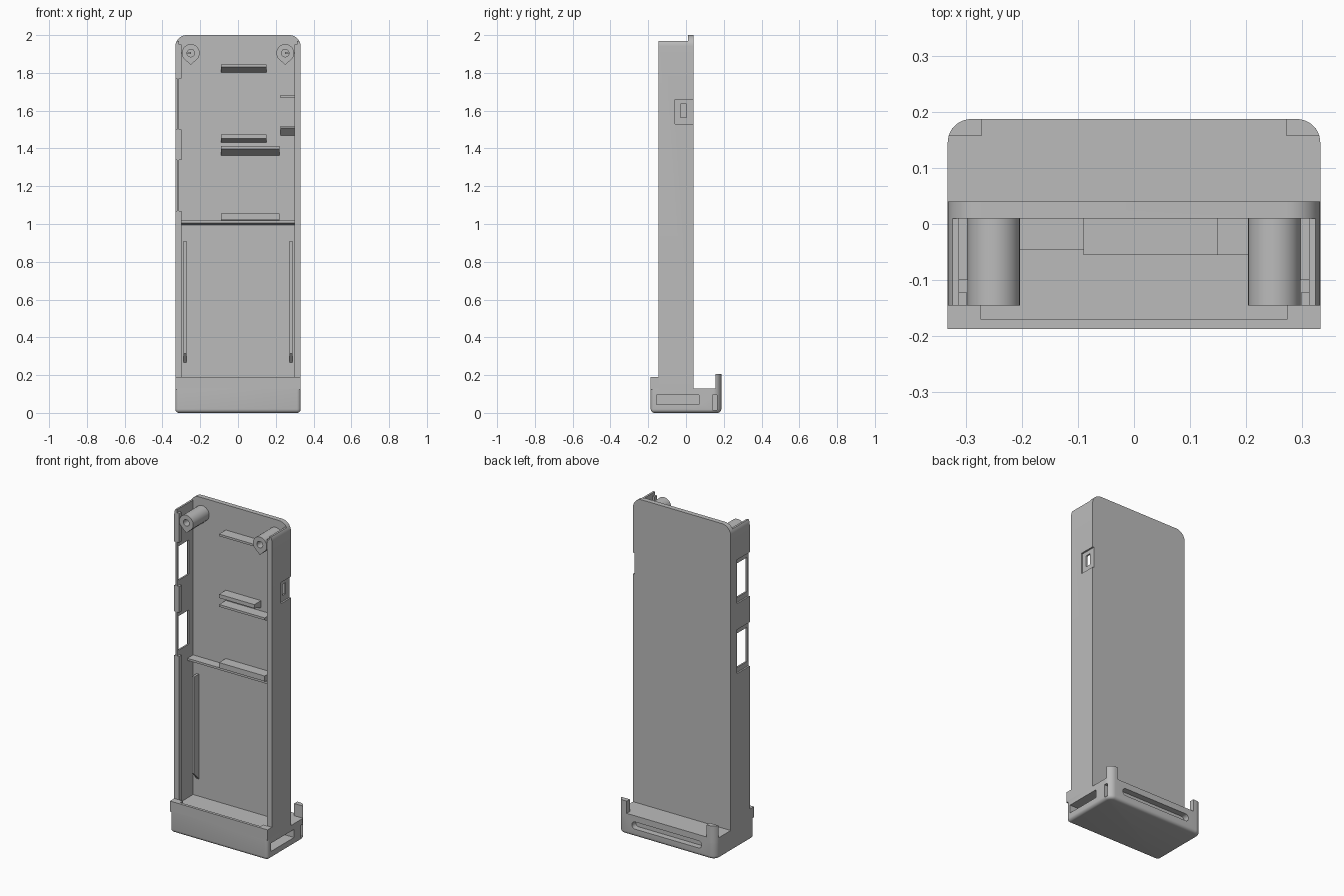
import bpy, bmesh, math
from mathutils import Vector

if "Cube" in bpy.data.objects:
    bpy.data.objects.remove(bpy.data.objects["Cube"], do_unlink=True)

grey = bpy.data.materials.new("plain_grey")
grey.use_nodes = True
colour = (0.5, 0.5, 0.5, 1)
grey.diffuse_color = colour
grey.node_tree.nodes["Principled BSDF"].inputs["Base Color"].default_value = colour


def prism(name, points, axis, lo, hi):
    """Extrude a 2D outline along x (y,z), y (x,z) or z (x,y)."""
    place = {"x": lambda a, b, c: (c, a, b),
             "y": lambda a, b, c: (a, c, b),
             "z": lambda a, b, c: (a, b, c)}[axis]
    bm = bmesh.new()
    base = bm.faces.new([bm.verts.new(place(a, b, lo)) for a, b in points])
    out = bmesh.ops.extrude_face_region(bm, geom=[base])
    moved = [v for v in out["geom"] if isinstance(v, bmesh.types.BMVert)]
    bmesh.ops.translate(bm, verts=moved, vec=Vector(place(0, 0, hi - lo)))
    bmesh.ops.recalc_face_normals(bm, faces=bm.faces)
    mesh = bpy.data.meshes.new(name)
    bm.to_mesh(mesh)
    bm.free()
    mesh.materials.append(grey)
    obj = bpy.data.objects.new(name, mesh)
    bpy.context.collection.objects.link(obj)
    return obj


def box(name, x0, x1, y0, y1, z0, z1):
    return prism(name, [(x0, y0), (x1, y0), (x1, y1), (x0, y1)], "z", z0, z1)


def arc(cx, cy, r, start, end, steps=10):
    angles = [math.radians(start + (end - start) * i / steps) for i in range(steps + 1)]
    return [(cx + r * math.cos(a), cy + r * math.sin(a)) for a in angles]


def apply_mod(obj, mod):
    bpy.context.view_layer.objects.active = obj
    bpy.ops.object.modifier_apply(modifier=mod.name)


def cut(obj, *cutters):
    for cutter in cutters:
        mod = obj.modifiers.new("cut", "BOOLEAN")
        mod.operation = "DIFFERENCE"
        mod.solver = "EXACT"
        mod.object = cutter
        apply_mod(obj, mod)
        bpy.data.objects.remove(cutter, do_unlink=True)


def smooth(obj):
    bpy.ops.object.select_all(action="DESELECT")
    obj.select_set(True)
    bpy.context.view_layer.objects.active = obj
    bpy.ops.object.shade_smooth_by_angle(angle=math.radians(30))


W, FRONT, INNER, BACK = 0.332, -0.145, 0.01, 0.04
R = 0.06

# Tall tray with rounded top corners, open at the front and top
outline = ([(-W, 0.12), (W, 0.12)] + arc(W - R, 2 - R, R, 0, 90)
           + arc(R - W, 2 - R, R, 90, 180))
tray = prism("tray", outline, "y", FRONT, BACK)
cut(tray,
    box("cavity", -0.312, 0.312, -0.3, INNER, 0.16, 2.1),
    box("top_trim", -0.5, 0.5, -0.3, INNER, 1.97, 2.1))
# Two side windows in shallow outer recesses
for z in (1.07, 1.5):
    cut(tray,
        box("recess", -0.4, -0.322, -0.3, -0.02, z, z + 0.27),
        box("window", -0.4, -0.28, -0.132, -0.03, z + 0.03, z + 0.24))
# Switch recess and opening on the other side
cut(tray,
    box("recess", 0.322, 0.4, -0.058, 0.1, 1.53, 1.66),
    box("opening", 0.28, 0.4, -0.028, 0.003, 1.565, 1.635))
smooth(tray)

# Base block with rounded back corners and bottom edges
D, C = 0.187, 0.042
plan = ([(-W, -D), (W, -D)] + arc(W - C, D - C, C, 0, 90)
        + arc(C - W, D - C, C, 90, 180))
base = prism("base", plan, "z", 0, 0.13)
bm = bmesh.new()
bm.from_mesh(base.data)
rim = [e for e in bm.edges if all(v.co.z < 0.001 for v in e.verts)]
rim += [e for e in bm.edges if all(v.co.y < -D + 0.001 for v in e.verts)
        and abs(e.verts[0].co.z - e.verts[1].co.z) > 0.1]
bmesh.ops.bevel(bm, geom=rim, offset=0.02, segments=5, profile=0.5, affect="EDGES")
bm.to_mesh(base.data)
bm.free()
slot_r = 0.022
cut(base,
    box("side_slot", 0.2, 0.4, -0.155, 0.07, 0.045, 0.095),
    box("upright_slot", 0.3, 0.4, 0.14, 0.163, 0.015, 0.095),
    prism("back_slot", arc(0.215, 0.07, slot_r, -90, 90)
          + arc(-0.215, 0.07, slot_r, 90, 270), "y", 0.15, 0.3))
smooth(base)

# Raised front lip with a shallow pocket behind it
lip = box("front_lip", -W, W, -D, FRONT, 0.125, 0.19)
cut(lip, box("pocket", -0.273, 0.273, -0.17, -0.1, 0.16, 0.3))

# Back corner posts
for side, label in ((1, "left"), (-1, "right")):
    corner = [(0.272, 0.157), (W, 0.157)] + arc(W - C, D - C, C, 17, 90) + [(0.272, D)]
    post = prism(label + "_back_post", [(side * x, y) for x, y in corner], "z", 0.1, 0.205)
    smooth(post)

    # Teardrop screw boss with a pilot hole
    cx, cz, r = side * 0.25, 1.905, 0.047
    drop = arc(cx, cz, r, -40, 220, 24) + [(cx, cz - 0.063)]
    boss = prism(label + "_screw_boss", drop, "y", FRONT, INNER + 0.005)
    cut(boss, prism("pilot_hole", arc(cx, cz, 0.02, 0, 345, 23), "y", -0.3, -0.02))
    smooth(boss)
    # Web tying the boss to the wall
    box(label + "_boss_web", min(cx, side * 0.32), max(cx, side * 0.32),
        -0.1, INNER + 0.005, 1.9, 1.91).location.x = side * 0.0
    # Clip ridge along the wall's front edge
    a, b = sorted((side * 0.298, side * 0.316))
    for z0, z1 in ([(0.16, 1.95)] if side > 0 else [(0.16, 1.07), (1.34, 1.5), (1.77, 1.95)]):
        box(label + "_clip_ridge", a, b, FRONT, -0.122, z0, z1)
    # Guide rail with a sloped foot
    a, b = sorted((side * 0.273, side * 0.288))
    prism(label + "_guide_rail", [(INNER + 0.005, 0.26), (-0.035, 0.315),
                                  (-0.035, 0.91), (INNER + 0.005, 0.91)], "x", a, b)


def shelf(name, x0, x1, low, tip_low, top, depth):
    prism(name, [(INNER + 0.005, low), (depth, tip_low), (depth, top),
                 (INNER + 0.005, top)], "x", x0, x1)


# Board shelves with sloping undersides
shelf("upper_shelf", -0.09, 0.15, 1.80, 1.832, 1.845, -0.055)
shelf("middle_shelf", -0.09, 0.15, 1.43, 1.452, 1.475, -0.055)
shelf("lower_shelf", -0.09, 0.22, 1.36, 1.398, 1.412, -0.055)
shelf("divider_shelf", -0.09, 0.22, 1.005, 1.022, 1.055, -0.055)
shelf("divider", -0.315, 0.315, 0.995, 1.005, 1.018, -0.045)
# Switch supports beside the opening
shelf("switch_top_rib", 0.225, 0.315, 1.667, 1.667, 1.682, -0.03)
shelf("switch_bottom_rib", 0.225, 0.315, 1.465, 1.508, 1.52, -0.03)
